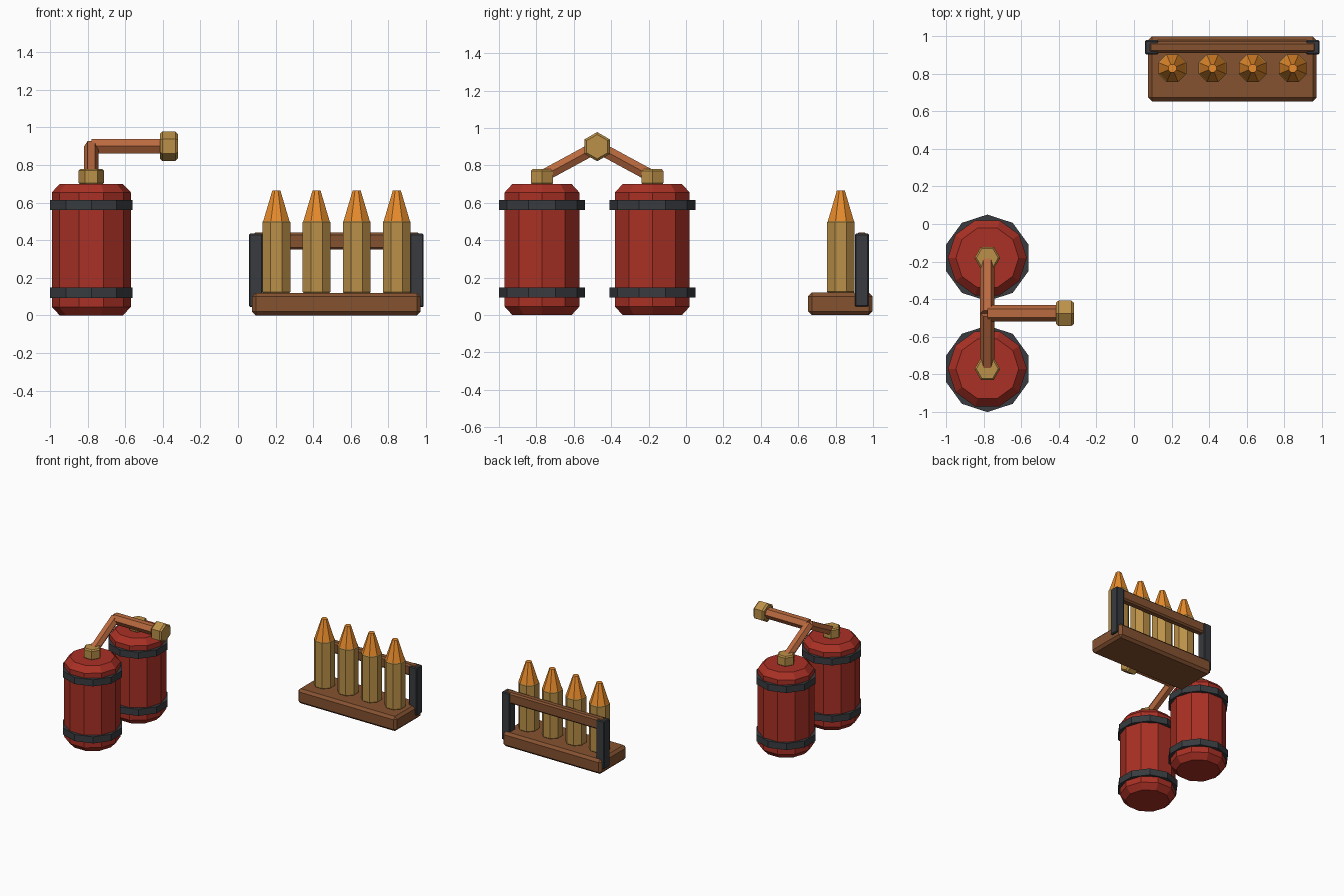
import bpy, bmesh, math
from mathutils import Vector, Matrix

if "Cube" in bpy.data.objects:
    bpy.data.objects.remove(bpy.data.objects["Cube"])


def material(name, rgb):
    m = bpy.data.materials.new(name)
    m.diffuse_color = (*rgb, 1)
    m.use_nodes = True
    m.node_tree.nodes["Principled BSDF"].inputs["Base Color"].default_value = m.diffuse_color
    return m


RED = material("red_paint", (0.40, 0.030, 0.018))
IRON = material("dark_iron", (0.040, 0.044, 0.050))
BRASS = material("brass", (0.50, 0.28, 0.065))
COPPER = material("copper", (0.50, 0.145, 0.050))
WOOD = material("wood", (0.235, 0.085, 0.030))
ORANGE = material("orange", (0.80, 0.26, 0.025))


def finish(name, bm, mat):
    bmesh.ops.recalc_face_normals(bm, faces=bm.faces)
    me = bpy.data.meshes.new(name)
    bm.to_mesh(me)
    bm.free()
    me.materials.append(mat)
    ob = bpy.data.objects.new(name, me)
    bpy.context.collection.objects.link(ob)
    return ob


def turned(name, sides, profile, mat, origin, phase=0.0, axis=(0, 0, 1), side=(1, 0, 0)):
    """Spin a (radius, height) profile into a flat-sided solid along an axis."""
    z = Vector(axis).normalized()
    x = Vector(side)
    y = z.cross(x)
    o = Vector(origin)
    bm = bmesh.new()
    rings = []
    for r, h in profile:
        ring = []
        for i in range(sides):
            a = math.radians(phase) + math.tau * i / sides
            ring.append(bm.verts.new(o + z * h + x * r * math.cos(a) + y * r * math.sin(a)))
        rings.append(ring)
    for lo, hi in zip(rings, rings[1:]):
        for i in range(sides):
            j = (i + 1) % sides
            bm.faces.new((lo[i], lo[j], hi[j], hi[i]))
    bm.faces.new(rings[0][::-1])
    bm.faces.new(rings[-1])
    return finish(name, bm, mat)


def chamfered(r, h, c):
    return [(r - c, 0), (r, c), (r, h - c), (r - c, h)]


def box(name, centre, size, bevel, mat):
    bm = bmesh.new()
    bmesh.ops.create_cube(bm, size=1, matrix=Matrix.Translation(centre) @ Matrix.Diagonal((*size, 1)))
    bmesh.ops.bevel(bm, geom=bm.edges[:], offset=bevel, segments=1, affect='EDGES')
    return finish(name, bm, mat)


# Pair of banded tanks with necks and sloping pipes meeting at a junction
TX = -0.78
junction = Vector((TX, -0.475, 0.90))
for label, ty in (("front", -0.77), ("rear", -0.18)):
    turned(f"{label}_tank", 10, [(0.167, 0), (0.21, 0.045), (0.21, 0.655), (0.167, 0.70)], RED, (TX, ty, 0))
    for level, z in (("lower", 0.094), ("upper", 0.561)):
        turned(f"{label}_tank_{level}_band", 10, [(0.23, 0), (0.23, 0.054)], IRON, (TX, ty, z), phase=18)
    turned(f"{label}_neck", 6, chamfered(0.068, 0.085, 0.010), BRASS, (TX, ty, 0.695))
    start = Vector((TX, ty, 0.74))
    run = junction - start
    turned(f"{label}_pipe", 6, [(0.038, 0), (0.038, run.length)], COPPER, start, axis=run)

# Outlet pipe and end nut
turned("outlet_pipe", 6, [(0.044, 0), (0.044, 0.41)], COPPER, junction, axis=(1, 0, 0), side=(0, 1, 0))
turned("outlet_nut", 6, chamfered(0.078, 0.095, 0.013), BRASS, (-0.415, -0.475, 0.90),
       axis=(1, 0, 0), side=(0, 0, 1))

# Rack: base, posts and back rail
RX = 0.523
box("rack_base", (RX, 0.825, 0.06), (0.895, 0.345, 0.12), 0.02, WOOD)
for label, s in (("left", -1), ("right", 1)):
    box(f"{label}_post", (RX + s * 0.428, 0.94, 0.24), (0.072, 0.075, 0.39), 0.006, IRON)
box("rack_rail", (RX, 0.94, 0.395), (0.89, 0.06, 0.09), 0.012, WOOD)

# Row of four shells
for i in range(4):
    pos = (0.204 + 0.2135 * i, 0.828, 0.115)
    turned(f"shell_case_{i + 1}", 8, chamfered(0.08, 0.392, 0.010), BRASS, pos, phase=22.5)
    turned(f"shell_tip_{i + 1}", 8, [(0.076, 0.385), (0.023, 0.55)], ORANGE, pos, phase=22.5)
